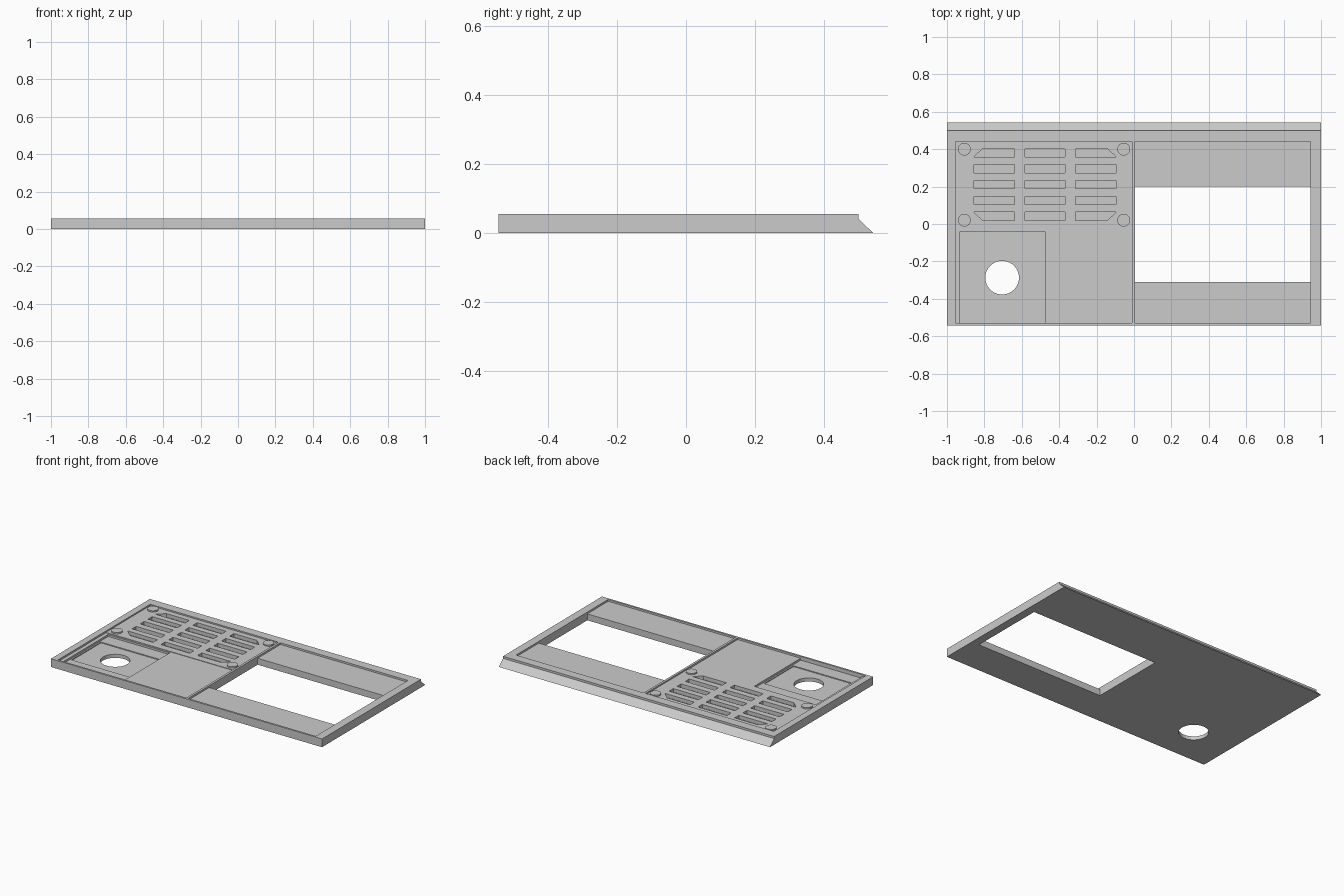
import bpy, bmesh, math

if "Cube" in bpy.data.objects:
    bpy.data.objects.remove(bpy.data.objects["Cube"])

grey = bpy.data.materials.new("plain grey")
grey.diffuse_color = (0.6, 0.6, 0.6, 1)
grey.use_nodes = True
grey.node_tree.nodes["Principled BSDF"].inputs["Base Color"].default_value = grey.diffuse_color
TOP = 0.055


def prism(name, pts, lo, hi, axis="z"):
    """Extrude a 2D outline along z, or a (y, z) outline along x."""
    bm = bmesh.new()
    place = (lambda p, t: (p[0], p[1], t)) if axis == "z" else (lambda p, t: (t, p[0], p[1]))
    face = bm.faces.new([bm.verts.new(place(p, lo)) for p in pts])
    ext = bmesh.ops.extrude_face_region(bm, geom=[face])
    move = (0, 0, hi - lo) if axis == "z" else (hi - lo, 0, 0)
    bmesh.ops.translate(bm, vec=move, verts=[v for v in ext["geom"] if isinstance(v, bmesh.types.BMVert)])
    bmesh.ops.recalc_face_normals(bm, faces=bm.faces)
    me = bpy.data.meshes.new(name)
    bm.to_mesh(me)
    bm.free()
    me.materials.append(grey)
    ob = bpy.data.objects.new(name, me)
    bpy.context.collection.objects.link(ob)
    return ob


def rect(x0, x1, y0, y1):
    return [(x0, y0), (x1, y0), (x1, y1), (x0, y1)]


def circle(x, y, r, n=40):
    return [(x + r * math.cos(2 * math.pi * i / n), y + r * math.sin(2 * math.pi * i / n)) for i in range(n)]


def cut(target, pts, floor):
    """Sink a pocket with the given outline down to the floor height."""
    cutter = prism("cutter", pts, floor, 0.1)
    mod = target.modifiers.new("cut", "BOOLEAN")
    mod.operation, mod.solver, mod.object = "DIFFERENCE", "EXACT", cutter
    bpy.context.view_layer.objects.active = target
    bpy.ops.object.modifier_apply(modifier=mod.name)
    bpy.data.objects.remove(cutter)


# Base plate with a bevelled back edge
base = prism("base_plate", [(-0.543, 0), (0.543, 0), (0.5, 0.041), (0.5, TOP), (-0.543, TOP)], -1, 1, "x")

# Right bay with its through window
cut(base, rect(0.005, 0.945, -0.53, 0.44), 0.043)
cut(base, rect(0.005, 0.945, -0.31, 0.20), -0.1)

# Left bay: lower front area and slightly higher grille panel
cut(base, rect(-0.955, -0.01, -0.53, -0.028), 0.043)
cut(base, rect(-0.955, -0.01, -0.03, 0.44), 0.046)

# Stepped corner pocket with a round hole
cut(base, rect(-0.93, -0.475, -0.53, -0.04), 0.03)
cut(base, rect(-0.92, -0.485, -0.44, -0.13), 0.024)
cut(base, circle(-0.705, -0.287, 0.09), -0.1)

# Grille slots; the outer corners of the first and last rows are chamfered
rows = [(0.02, 0.065), (0.105, 0.147), (0.19, 0.233), (0.272, 0.317), (0.357, 0.402)]
cols = [(-0.855, -0.64), (-0.583, -0.37), (-0.312, -0.097)]
for r, (y0, y1) in enumerate(rows):
    for c, (x0, x1) in enumerate(cols):
        pts = rect(x0, x1, y0, y1)
        if r in (0, 4) and c != 1:
            k = (0 if c == 0 else 1) if r == 0 else (3 if c == 0 else 2)
            x, y = pts[k]
            d = 0.045 if c == 0 else -0.045
            pair = [(x, y + (0.042 if r == 0 else -0.042)), (x + d, y)]
            pts[k:k + 1] = pair if k in (0, 2) else pair[::-1]
        cut(base, pts, 0.022)

# Round screw heads at the grille corners
for i, (x, y) in enumerate([(-0.907, 0.02), (-0.055, 0.02), (-0.907, 0.4), (-0.055, 0.4)]):
    prism("screw_head_%d" % (i + 1), circle(x, y, 0.034, 24), 0.04, TOP)
